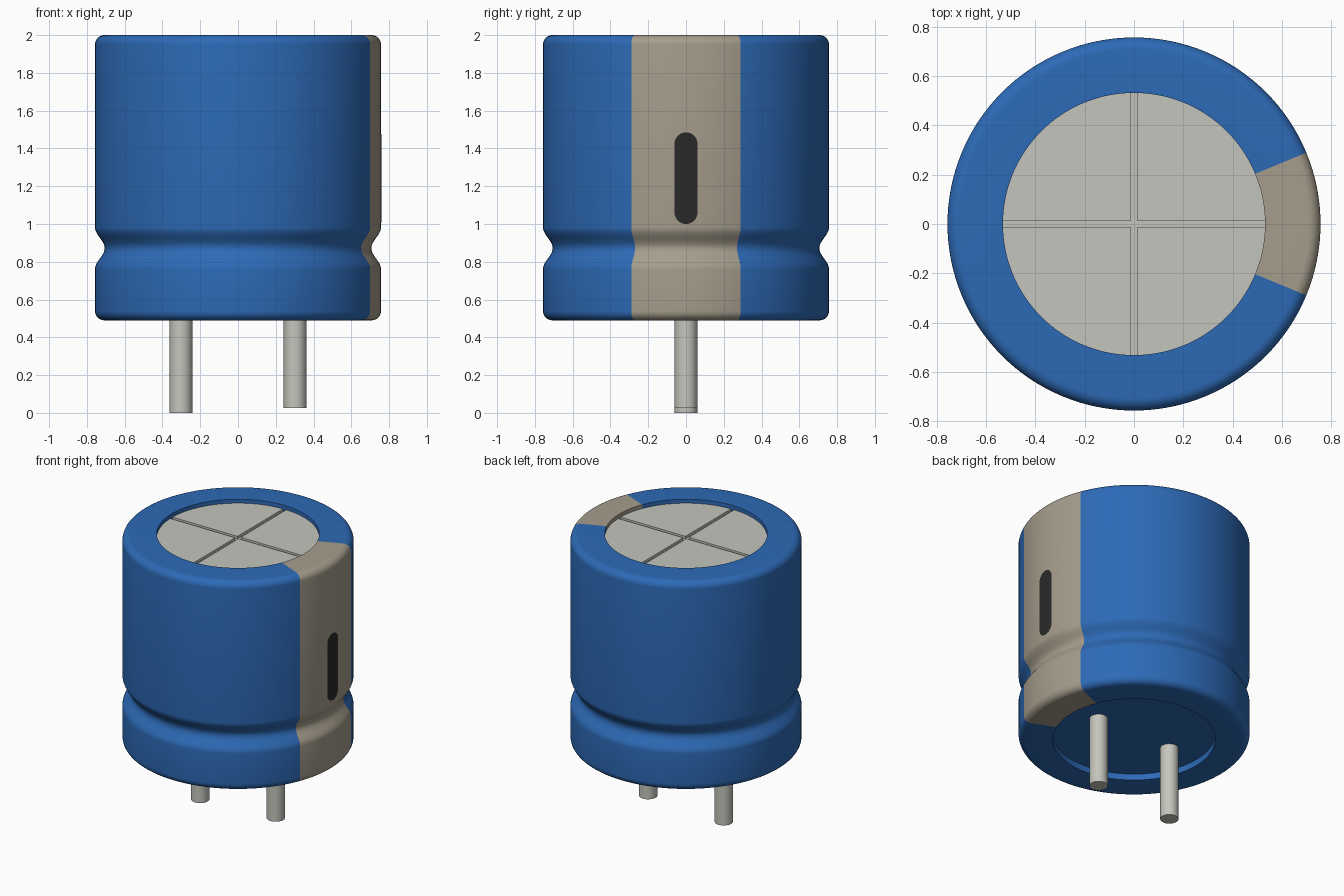
import bpy, bmesh
from math import sin, cos, pi, radians, sqrt
from mathutils import Vector

if "Cube" in bpy.data.objects:
    bpy.data.objects.remove(bpy.data.objects["Cube"])

R, RIM, BOTTOM, TOP = 0.757, 0.532, 0.49, 2.0
FILLET = 0.05


def material(name, rgb):
    m = bpy.data.materials.new(name)
    m.diffuse_color = (*rgb, 1)
    m.use_nodes = True
    m.node_tree.nodes["Principled BSDF"].inputs["Base Color"].default_value = m.diffuse_color
    return m


BLUE = material("blue_sleeve", (0.026, 0.144, 0.47))
BEIGE = material("beige_stripe", (0.38, 0.34, 0.265))
BLACK = material("black_mark", (0.022, 0.022, 0.022))
METAL = material("metal", (0.56, 0.56, 0.51))


def finish(bm, name, mat):
    bmesh.ops.recalc_face_normals(bm, faces=bm.faces)
    me = bpy.data.meshes.new(name)
    bm.to_mesh(me)
    bm.free()
    ob = bpy.data.objects.new(name, me)
    bpy.context.collection.objects.link(ob)
    me.materials.append(mat)
    bpy.ops.object.select_all(action='DESELECT')
    bpy.context.view_layer.objects.active = ob
    ob.select_set(True)
    bpy.ops.object.shade_smooth_by_angle(angle=radians(35))
    return ob


def grid_faces(bm, rows, flip=False):
    for a, b in zip(rows, rows[1:]):
        for i in range(len(a) - 1):
            f = bm.faces.new((a[i], a[i + 1], b[i + 1], b[i]))
            if flip:
                f.normal_flip()


def lathe(name, profile, start, end, steps, mat):
    bm = bmesh.new()
    rows = []
    for i in range(steps + 1):
        a = radians(start + (end - start) * i / steps)
        rows.append([bm.verts.new((r * cos(a), r * sin(a), z)) for r, z in profile])
    grid_faces(bm, rows)
    # close the loop from inner bottom edge to inner top edge so normals face outward
    for a, b in zip(rows, rows[1:]):
        bm.faces.new((a[-1], a[0], b[0], b[-1]))
    return finish(bm, name, mat)


def disc(bm, radius, z, segments=128):
    bmesh.ops.create_circle(bm, cap_ends=True, radius=radius, segments=segments)
    bmesh.ops.translate(bm, verts=bm.verts, vec=(0, 0, z))


# Sleeve profile: rolled rims, rounded corners and a crimp groove
profile = [(RIM, TOP)]
for i in range(9):
    a = pi / 2 * (1 - i / 8)
    profile.append((R - FILLET + FILLET * cos(a), TOP - FILLET + FILLET * sin(a)))
for i in range(21):
    t = 1 - i / 10
    profile.append((R - 0.0255 * (1 + cos(pi * t)), 0.872 + 0.11 * t))
for i in range(9):
    a = -pi / 2 * i / 8
    profile.append((R - FILLET + FILLET * cos(a), BOTTOM + FILLET + FILLET * sin(a)))
profile.append((RIM, BOTTOM))

lathe("sleeve", profile, 22.5, 337.5, 112, BLUE)
lathe("polarity_stripe", profile, -22.5, 22.5, 16, BEIGE)

# Metal top with a cross-shaped vent groove
bm = bmesh.new()
disc(bm, RIM, TOP - 0.045)
W = 0.013
for axis in (Vector((1, 0, 0)), Vector((0, 1, 0))):
    for s in (-W, W):
        bmesh.ops.bisect_plane(bm, geom=bm.verts[:] + bm.edges[:] + bm.faces[:],
                               plane_co=axis * s, plane_no=axis)
quarters = [f for f in bm.faces
            if min(abs(f.calc_center_median().x), abs(f.calc_center_median().y)) > W]
ext = bmesh.ops.extrude_discrete_faces(bm, faces=quarters)["faces"]
for f in ext:
    bmesh.ops.translate(bm, verts=f.verts[:], vec=(0, 0, 0.017))
finish(bm, "vented_top", METAL)

# Recessed base plug
bm = bmesh.new()
bmesh.ops.create_cone(bm, cap_ends=True, segments=128, radius1=RIM, radius2=RIM, depth=0.05)
bmesh.ops.translate(bm, verts=bm.verts, vec=(0, 0, BOTTOM + 0.045 + 0.025))
finish(bm, "base_plug", BLUE)

# Leads of unequal length
for name, x, z0 in (("long_lead", -0.302, 0.0), ("short_lead", 0.302, 0.027)):
    bm = bmesh.new()
    h = BOTTOM + 0.06 - z0
    bmesh.ops.create_cone(bm, cap_ends=True, segments=48, radius1=0.06, radius2=0.06, depth=h)
    bmesh.ops.translate(bm, verts=bm.verts, vec=(x, 0, z0 + h / 2))
    finish(bm, name, METAL)

# Minus mark: rounded slot wrapped on the stripe
bm = bmesh.new()
HW, Z0, Z1 = 0.061, 1.0, 1.485
rows = []
for i in range(25):
    y = -HW * cos(pi * i / 24)
    cap = sqrt(max(HW * HW - y * y, 1e-8))
    lo, hi = Z0 + HW - cap, Z1 - HW + cap
    x = sqrt((R + 0.002) ** 2 - y * y)
    rows.append([bm.verts.new((x, y, lo + (hi - lo) * k / 4)) for k in range(5)])
grid_faces(bm, rows)
mark = finish(bm, "minus_mark", BLACK)
if mark.data.polygons[40].normal.x < 0:
    mark.data.flip_normals()
